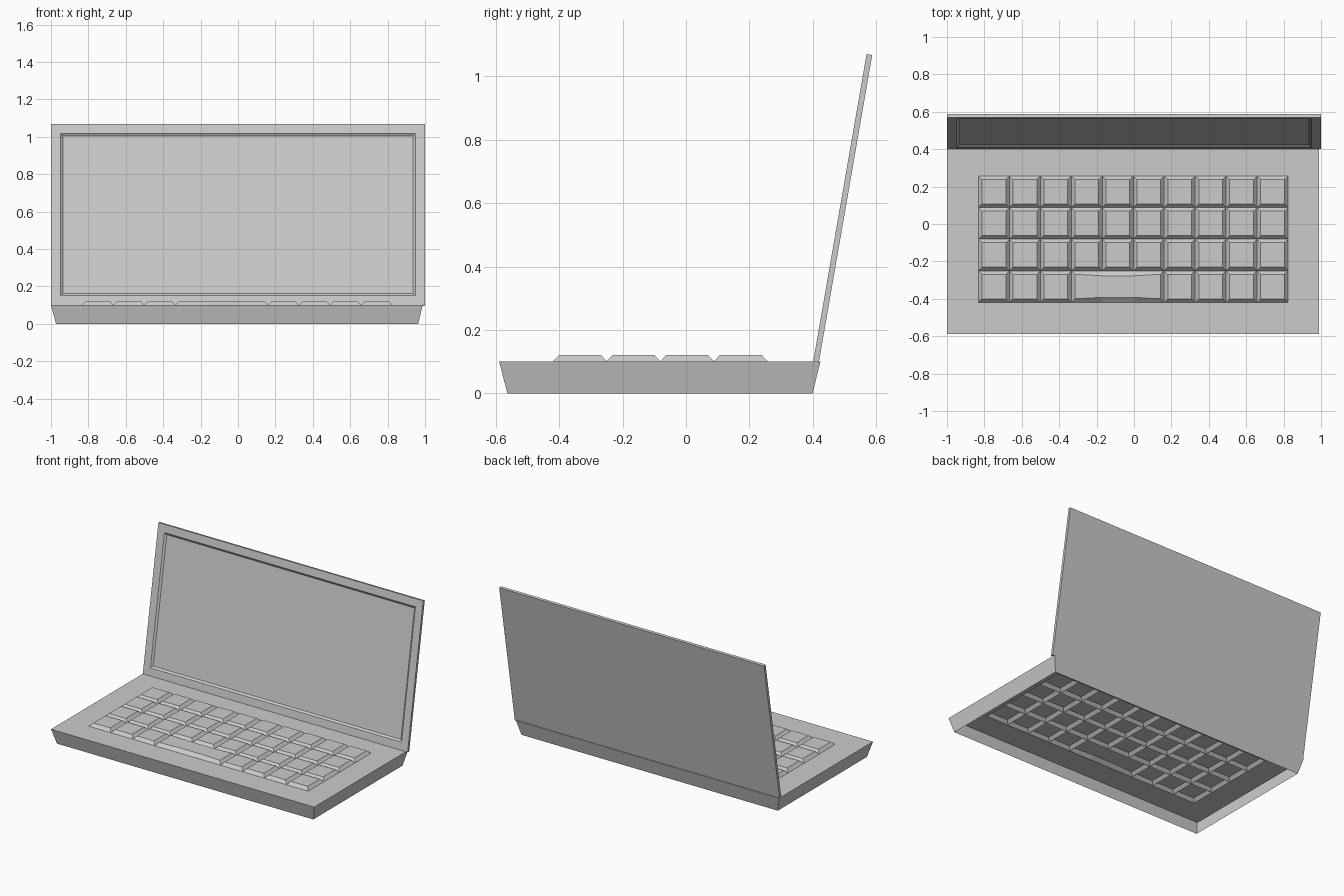
import bpy, bmesh, math
from mathutils import Matrix, Vector

if "Cube" in bpy.data.objects:
    bpy.data.objects.remove(bpy.data.objects["Cube"])


def finish(bm, name):
    mesh = bpy.data.meshes.new(name)
    bm.to_mesh(mesh)
    bm.free()
    obj = bpy.data.objects.new(name, mesh)
    bpy.context.collection.objects.link(obj)
    return obj


# Keyboard base: open-bottomed shell, keys raised out of the top plate
TOP_X, TOP_Y, TOP_Z = (-1.0, 0.988), (-0.589, 0.424), 0.101
BOT_X, BOT_Y = (-0.973, 0.963), (-0.563, 0.399)
COLS, ROWS = 10, 4
KEY_X, KEY_DX = -0.832, 0.1656
KEY_Y, KEY_DY = -0.419, 0.169

xs = [TOP_X[0]] + [KEY_X + i * KEY_DX for i in range(COLS + 1)] + [TOP_X[1]]
ys = [TOP_Y[0]] + [KEY_Y + j * KEY_DY for j in range(ROWS + 1)] + [TOP_Y[1]]

bm = bmesh.new()
grid = [[bm.verts.new((x, y, TOP_Z)) for y in ys] for x in xs]
keys, space = [], []
for i in range(len(xs) - 1):
    for j in range(len(ys) - 1):
        f = bm.faces.new((grid[i][j], grid[i + 1][j],
                          grid[i + 1][j + 1], grid[i][j + 1]))
        if 1 <= i <= COLS and 1 <= j <= ROWS:
            # three front-row cells form the space bar
            (space if j == 1 and 4 <= i <= 6 else keys).append(f)

# Tapered side walls
rim = [e for e in bm.edges if e.is_boundary]
walls = bmesh.ops.extrude_edge_only(bm, edges=rim)["geom"]


def remap(v, a, b):
    return b[0] + (v - a[0]) * (b[1] - b[0]) / (a[1] - a[0])


for v in walls:
    if isinstance(v, bmesh.types.BMVert):
        v.co = Vector((remap(v.co.x, TOP_X, BOT_X), remap(v.co.y, TOP_Y, BOT_Y), 0))

# Bevelled keys
keys += bmesh.ops.dissolve_faces(bm, faces=space)["region"]
bmesh.ops.recalc_face_normals(bm, faces=bm.faces)
if keys[0].normal.z < 0:
    bmesh.ops.reverse_faces(bm, faces=bm.faces)
bm.normal_update()
bmesh.ops.inset_individual(bm, faces=keys, thickness=0.027, depth=0.0205)
finish(bm, "keyboard_base")

# Screen lid: thin slab with a recessed display, leaning back from the hinge
THICK, HEIGHT = 0.018, 0.983
bm = bmesh.new()
bmesh.ops.create_cube(bm, size=1)
bmesh.ops.scale(bm, vec=(2, THICK, HEIGHT), verts=bm.verts)
bmesh.ops.translate(bm, vec=(0, THICK / 2, HEIGHT / 2), verts=bm.verts)
bm.normal_update()
front = [f for f in bm.faces if f.normal.y < -0.9]
bmesh.ops.inset_individual(bm, faces=front, thickness=0.073, depth=0)
bmesh.ops.inset_individual(bm, faces=front, thickness=0.018, depth=-0.01)
lid = finish(bm, "screen_lid")
lid.matrix_world = (Matrix.Translation((0, 0.401, TOP_Z))
                    @ Matrix.Rotation(-math.radians(9.85), 4, 'X'))
